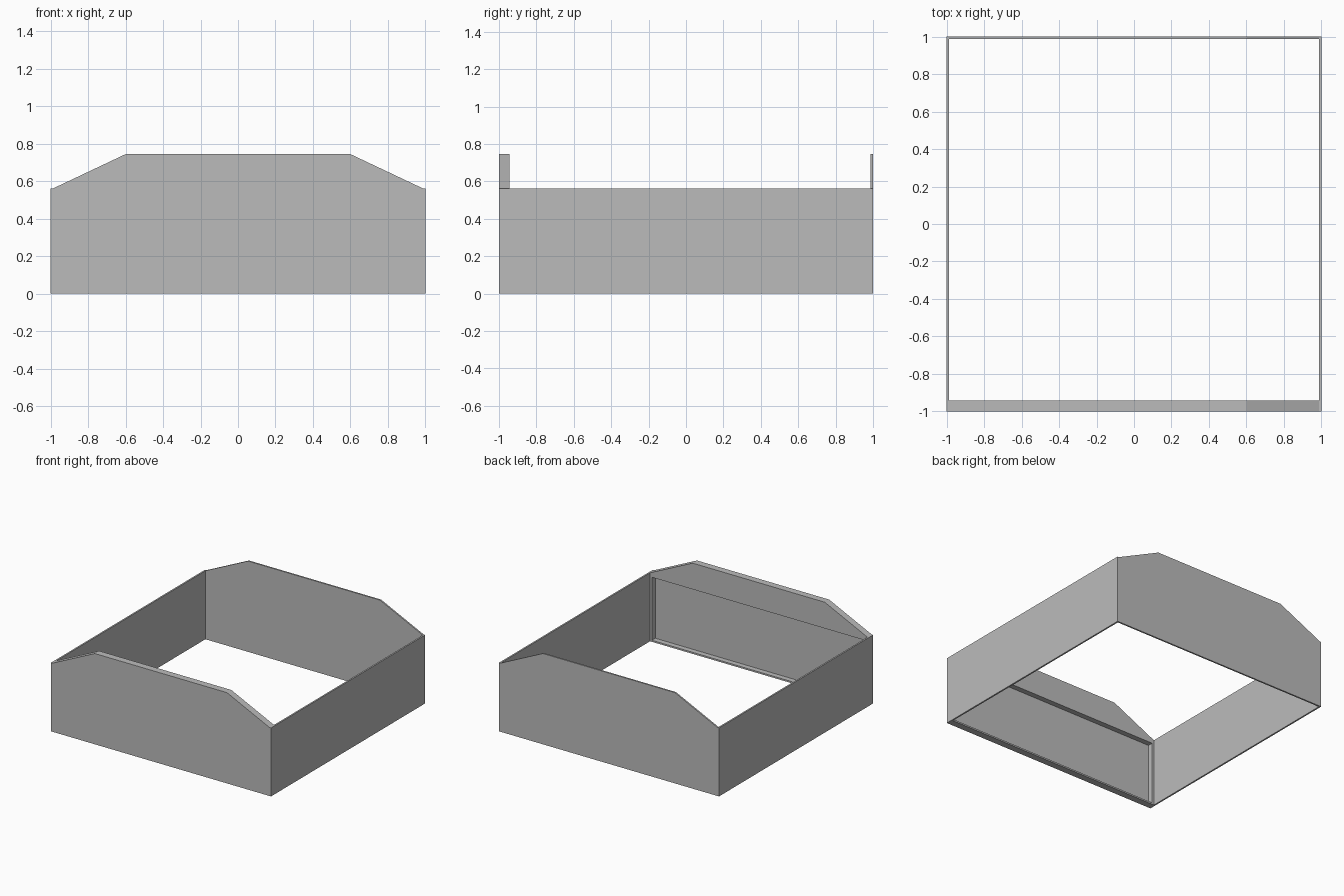
import bpy
import bmesh
from mathutils import Matrix, Vector

cube = bpy.data.objects.get("Cube")
if cube:
    bpy.data.objects.remove(cube, do_unlink=True)

WALL = 0.013          # sheet thickness
SIDE_H = 0.562        # side wall height
TOP_H = 0.745         # height of the raised end panels
FRONT_IN = -0.943     # inner face of the thick front panel

# Single plain grey
grey = bpy.data.materials.new("plain_grey")
grey.use_nodes = True
colour = (0.5, 0.5, 0.5, 1)
grey.diffuse_color = colour
grey.node_tree.nodes["Principled BSDF"].inputs["Base Color"].default_value = colour


def finish(name, bm):
    bmesh.ops.recalc_face_normals(bm, faces=bm.faces)
    mesh = bpy.data.meshes.new(name)
    bm.to_mesh(mesh)
    bm.free()
    mesh.materials.append(grey)
    ob = bpy.data.objects.new(name, mesh)
    bpy.context.collection.objects.link(ob)
    return ob


def box(name, low, high):
    low, high = Vector(low), Vector(high)
    bm = bmesh.new()
    size = Matrix.Diagonal((high - low).to_4d())
    bmesh.ops.create_cube(bm, size=1, matrix=Matrix.Translation((low + high) / 2) @ size)
    return finish(name, bm)


def end_panel(name, y0, y1):
    """Upright panel with sloping shoulders, extruded from y0 to y1."""
    half = [(1, 0), (1, SIDE_H), (1 - WALL, SIDE_H), (0.6, TOP_H)]
    outline = half + [(-x, z) for x, z in reversed(half)]
    bm = bmesh.new()
    face = bm.faces.new([bm.verts.new((x, y0, z)) for x, z in outline])
    moved = bmesh.ops.extrude_face_region(bm, geom=[face], use_keep_orig=True)["geom"]
    verts = [v for v in moved if isinstance(v, bmesh.types.BMVert)]
    bmesh.ops.translate(bm, verts=verts, vec=(0, y1 - y0, 0))
    return finish(name, bm)


# Thin back panel and the two side walls
end_panel("back_panel", 1 - WALL, 1)
for name, side in (("left_wall", 1), ("right_wall", -1)):
    xs = sorted((side, side * (1 - WALL)))
    box(name, (xs[0], FRONT_IN, 0), (xs[1], 1 - WALL, SIDE_H))

# Thick front panel with a shallow recess on its inner side
front = end_panel("front_panel", -1, FRONT_IN)
cutter = box("recess_cutter", (-0.97, -1 + WALL, WALL), (0.97, FRONT_IN + 0.1, 0.53))
cutter.hide_render = True
cut = front.modifiers.new("recess", 'BOOLEAN')
cut.operation = 'DIFFERENCE'
cut.solver = 'EXACT'
cut.object = cutter
bpy.context.view_layer.objects.active = front
bpy.ops.object.modifier_apply(modifier=cut.name)
bpy.data.objects.remove(cutter, do_unlink=True)
